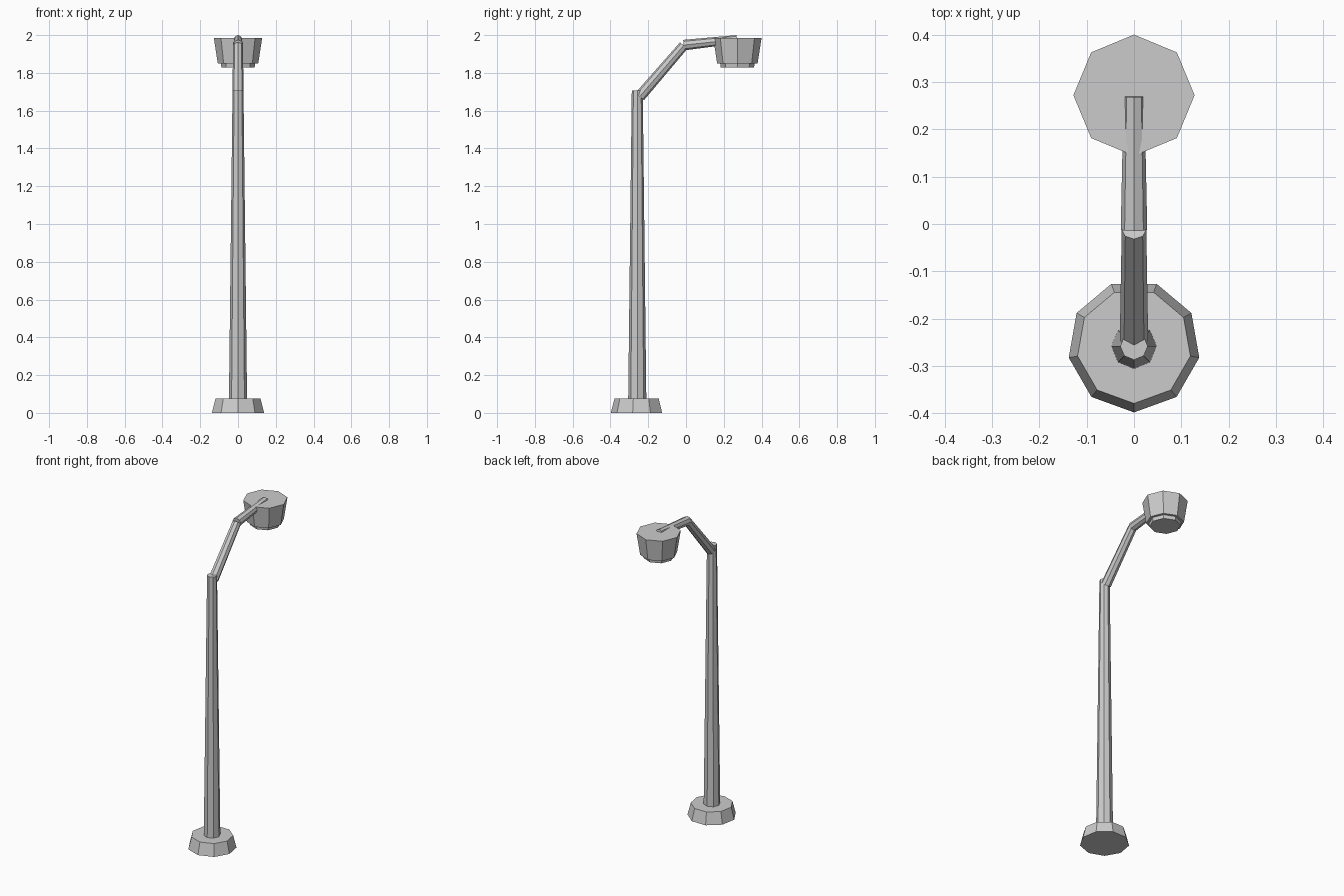
import bpy
import math
from mathutils import Vector, Matrix

if "Cube" in bpy.data.objects:
    bpy.data.objects.remove(bpy.data.objects["Cube"])

metal = bpy.data.materials.new("grey metal")
metal.use_nodes = True
GREY = (0.6, 0.6, 0.6, 1)
metal.diffuse_color = GREY
metal.node_tree.nodes["Principled BSDF"].inputs["Base Color"].default_value = GREY


def tapered_prism(name, sides, start, end, r_start, r_end):
    """Flat-sided tapered bar in the x = 0 plane, with a corner facing the front."""
    start, end = Vector((0, *start)), Vector((0, *end))
    axis = end - start
    bpy.ops.mesh.primitive_cone_add(vertices=sides, radius1=r_start, radius2=r_end,
                                    depth=axis.length)
    ob = bpy.context.object
    ob.name = name
    # Put the first corner on -y, then lean the bar towards +y
    spin = Matrix.Rotation(math.pi, 4, "Z")
    lean = Matrix.Rotation(-math.atan2(axis.y, axis.z), 4, "X")
    ob.data.transform(Matrix.Translation((start + end) / 2) @ lean @ spin)
    ob.data.materials.append(metal)
    return ob


POLE_Y, LAMP_Y = -0.258, 0.272

# Foot and upright
tapered_prism("base", 9, (POLE_Y, 0), (POLE_Y, 0.075), 0.14, 0.121)
tapered_prism("pole", 8, (POLE_Y, 0.07), (POLE_Y, 1.708), 0.048, 0.029)

# Two-part bent arm
tapered_prism("lower_arm", 8, (-0.245, 1.675), (-0.012, 1.945), 0.03, 0.026)
tapered_prism("upper_arm", 8, (-0.012, 1.947), (0.27, 1.978), 0.028, 0.022)

# Lamp head with the lens drum below
tapered_prism("lamp_housing", 8, (LAMP_Y, 1.85), (LAMP_Y, 1.985), 0.107, 0.128)
tapered_prism("lamp_lens", 8, (LAMP_Y, 1.828), (LAMP_Y, 1.855), 0.088, 0.092)
